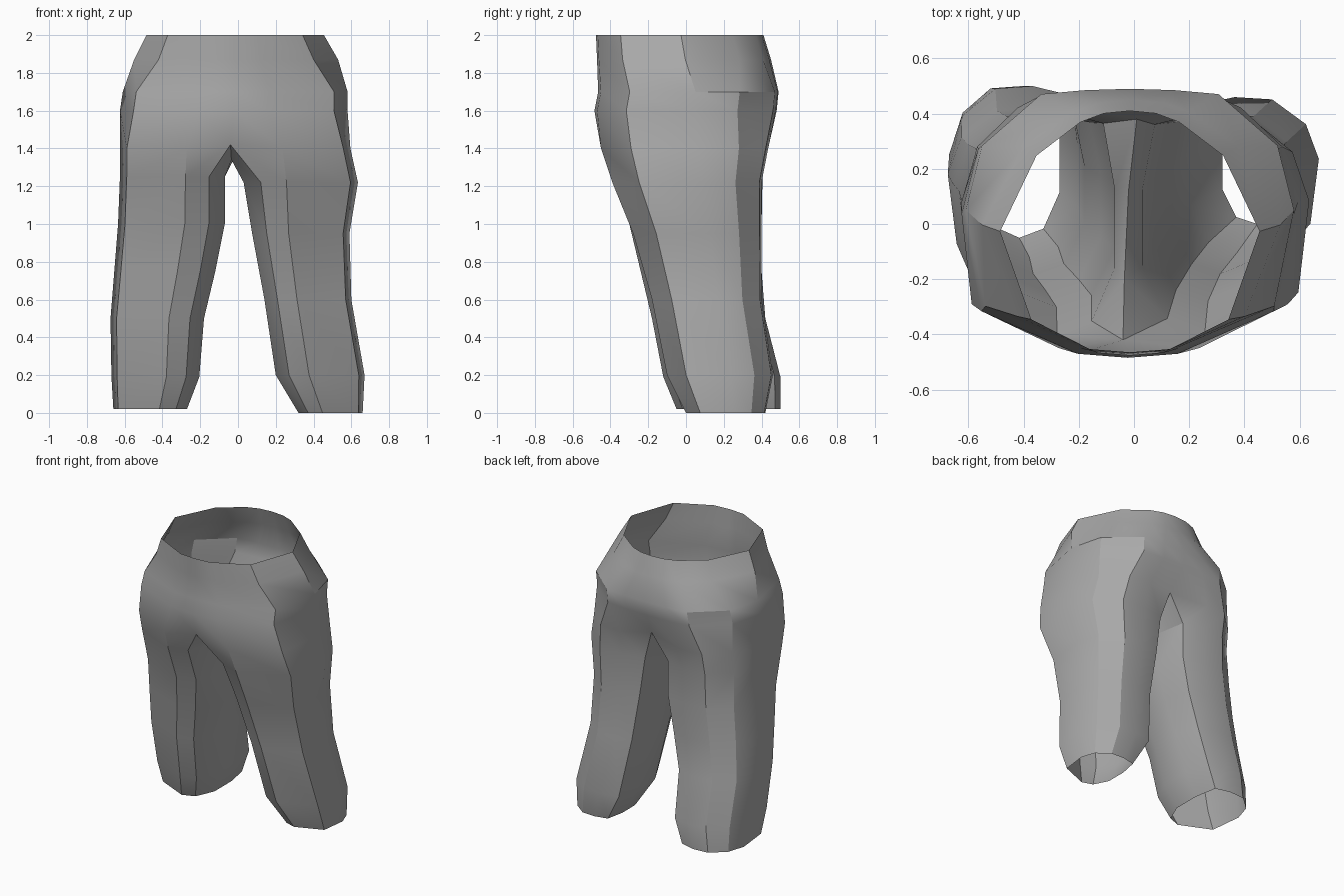
import bpy, bmesh
from math import radians

cube = bpy.data.objects.get("Cube")
if cube:
    bpy.data.objects.remove(cube, do_unlink=True)

# Unit half sections from front to back, as (outward, backward)
WAIST_HALF = [(0, -.97), (.25, -.95), (.76, -.68), (1, .03), (.72, .64), (.38, .91), (.2, .98), (0, 1)]
HIP_HALF = [(0, -1), (.3, -.97), (.88, -.65), (1, .08), (.9, .57), (.54, .96), (.27, .99), (0, 1)]
# Unit leg section, from the inner front corner round the outside
LEG_SECTION = [(-.7, -.88), (-.25, -1), (.87, -.64), (1, .2), (.8, .65), (.28, .97),
               (-.3, 1), (-.85, .9), (-1, .3), (-1, -.4)]

# Each level: height, min x, max x, front y, back y
WAIST = [
    (2.0, -.485, .455, -.49, .41),
    (1.87, -.55, .53, -.485, .45),
]
HIPS = [
    (1.7, -.61, .58, -.465, .49),
    (1.6, -.625, .58, -.485, .48),
]
# The first level of each leg joins the crotch; heights fall towards the hem
RIGHT_LEG = [
    (1.4, -.625, -.06, -.45, .435),
    (1.25, -.625, -.07, -.4, .405),
    (1.0, -.635, -.07, -.3, .4),
    (.75, -.655, -.12, -.24, .4),
    (.5, -.675, -.18, -.18, .42),
    (.19, -.67, -.205, -.12, .5),
    (.02, -.66, -.27, -.05, .5),
]
LEFT_LEG = [
    (1.4, .02, .595, -.45, .435),
    (1.22, .03, .635, -.39, .4),
    (.95, .075, .59, -.28, .4),
    (.6, .14, .6, -.18, .4),
    (.2, .2, .67, -.1, .46),
    (0, .32, .66, 0, .42),
]
# Seam between the legs, from front to back
CROTCH = [(-.04, -.42, 1.42), (-.035, -.2, 1.34), (-.02, .12, 1.35), (.01, .38, 1.43)]


def full_ring(half):
    """Close a half section with its mirror image."""
    return half + [(-x, y) for x, y in half[-2:0:-1]]


def place(level, section, mirror=1):
    """Fit a unit section inside the limits of one level."""
    z, x0, x1, y0, y1 = level
    return [((x0 + x1) / 2 + mirror * x * (x1 - x0) / 2,
             (y0 + y1) / 2 + y * (y1 - y0) / 2, z) for x, y in section]


def bridge(bm, upper, lower):
    n = len(upper)
    for i in range(n):
        j = (i + 1) % n
        bm.faces.new((upper[i], upper[j], lower[j], lower[i]))


bm = bmesh.new()
add_ring = lambda points: [bm.verts.new(p) for p in points]

# Hips and open waist, starting at the front centre and turning to the left
body_rings = [add_ring(place(level, full_ring(half)))
              for levels, half in ((WAIST, WAIST_HALF), (HIPS, HIP_HALF)) for level in levels]
for upper, lower in zip(body_rings, body_rings[1:]):
    bridge(bm, upper, lower)

# Leg tops share the crotch seam
front, seam_a, seam_b, back = add_ring(CROTCH)
outer = LEG_SECTION[1:7]
left_side = add_ring(place(LEFT_LEG[0], outer))
right_side = add_ring(place(RIGHT_LEG[0], outer, -1))
bridge(bm, body_rings[-1], [front] + left_side + [back] + right_side[::-1])

# Legs with open hems
for side, levels, mirror in ((left_side, LEFT_LEG, 1), (right_side, RIGHT_LEG, -1)):
    upper = [front] + side + [back, seam_b, seam_a]
    for level in levels[1:]:
        lower = add_ring(place(level, LEG_SECTION, mirror))
        bridge(bm, upper, lower)
        upper = lower

bmesh.ops.recalc_face_normals(bm, faces=bm.faces)
mesh = bpy.data.meshes.new("trousers")
bm.to_mesh(mesh)
bm.free()
trousers = bpy.data.objects.new("trousers", mesh)
bpy.context.collection.objects.link(trousers)

# Plain grey cloth
cloth = bpy.data.materials.new("grey cloth")
cloth.use_nodes = True
grey = (.4, .4, .4, 1)
cloth.diffuse_color = grey
cloth.node_tree.nodes["Principled BSDF"].inputs["Base Color"].default_value = grey
mesh.materials.append(cloth)

bpy.ops.object.select_all(action="DESELECT")
trousers.select_set(True)
bpy.context.view_layer.objects.active = trousers
bpy.ops.object.shade_smooth_by_angle(angle=radians(32))
